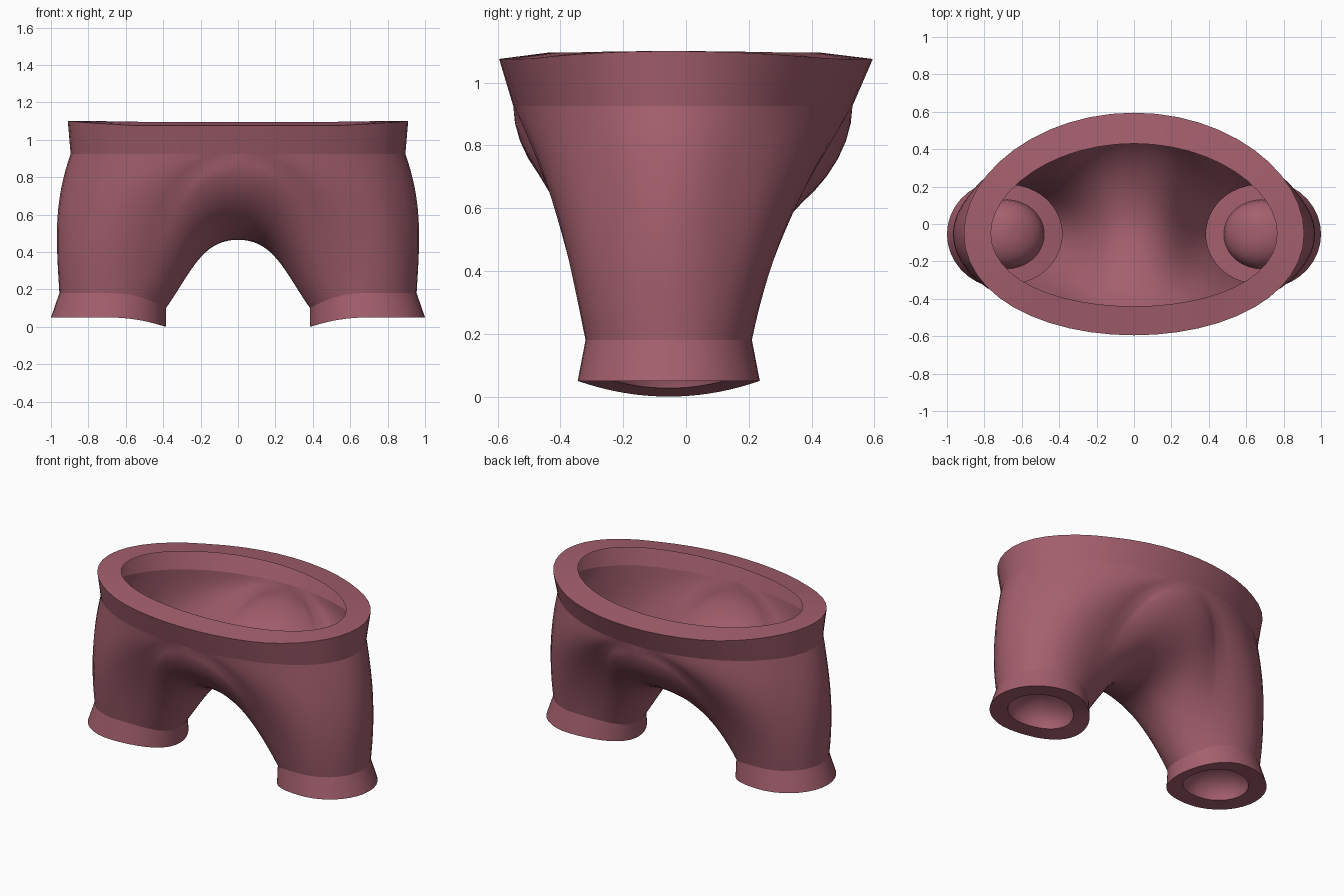
import bpy, math
from mathutils import Vector as V

if "Cube" in bpy.data.objects:
    bpy.data.objects.remove(bpy.data.objects["Cube"])

mat = bpy.data.materials.new("dusty_rose")
mat.diffuse_color = (0.37, 0.115, 0.155, 1)
mat.use_nodes = True
mat.node_tree.nodes["Principled BSDF"].inputs["Base Color"].default_value = mat.diffuse_color
N, STEPS = 48, 18      # points around a leg, rows up the body
SPLIT = math.radians(122)  # leg angle where the outer side meets the inner thigh


def build(name, rows, mirror=False, cap=None):
    """Skin closed rows of points into a smooth sheet; cap adds a tip point."""
    n = len(rows[0])
    verts = [p for r in rows for p in r]
    faces = []
    for i in range(len(rows) - 1):
        for j in range(n):
            k = (j + 1) % n
            faces.append((i * n + j, i * n + k, (i + 1) * n + k, (i + 1) * n + j))
    if cap:
        b = (len(rows) - 1) * n
        verts.append(cap)
        faces += [(b + j, b + (j + 1) % n, len(verts) - 1) for j in range(n)]
    me = bpy.data.meshes.new(name)
    me.from_pydata(verts, [], faces)
    me.polygons.foreach_set("use_smooth", [True] * len(me.polygons))
    me.materials.append(mat)
    ob = bpy.data.objects.new(name, me)
    bpy.context.collection.objects.link(ob)
    if mirror:
        m = ob.modifiers.new("Mirror", "MIRROR")
        m.merge_threshold = 0.002
    return ob


# Ring outlines
def waist(a, rx, front, back, z, dip=0):
    """a = 0 at the front centre, pi at the back centre."""
    s, c = math.sin(a), math.cos(a)
    y = (-front if c > 0 else back) * abs(c) - 0.05 * s * s
    return V((rx * s, y, z - dip * min(1, 1.5 * c * c)))


def leg(a, cx, rx, ry, z, drop):
    """a = 0 on the outer side of the leg."""
    c = math.cos(a)
    return V((cx + rx * c, -0.055 + ry * math.sin(a), z - drop * max(0, -c) ** 2))


def seam_pt(a):
    return leg(a, 0.67, 0.285, 0.265, 0.18, 0.08)


def hem_pt(a):
    return leg(a, 0.6925, 0.3075, 0.29, 0.05, 0.05)


def hole_pt(a):
    return leg(a, 0.685, 0.205, 0.185, 0.052, 0.025)


def waist_seam(a):
    return waist(a, 0.895, 0.55, 0.53, 0.925)


# Body half: curves from the leg seam up to the waist seam or the centre line
curves = []
half = N // 2
for j in range(N):
    outer = j <= half
    if outer:
        u = j / half
        a = -SPLIT + 2 * SPLIT * u
        p3 = waist_seam(math.pi * u)
        near = min(1, min(u, 1 - u) / 0.35)
        phi = math.radians(10 + 80 * near)
        out = 0.35 * math.sin(math.pi * u)
        lean = 0.45 * math.cos(math.pi * u) * math.sin(phi)
    else:
        u = (j - half) / half
        a = SPLIT + (2 * math.pi - 2 * SPLIT) * u
        c, s = math.cos(math.pi * u), math.sin(math.pi * u)
        y = (0.53 if c > 0 else 0.55) * math.copysign(abs(c) ** 1.15, c)
        p3 = V((0, y, 0.925 - 0.46 * s ** 1.05))
        phi = out = lean = 0
    p0 = seam_pt(a)
    d = (p3 - p0).length
    ca = math.cos(a)
    p1 = p0 + V(((0.06 if ca > 0 else 0.7) * ca, 0.2 * math.sin(a), 1)) * d * 0.37
    p2 = p3 + V((math.cos(phi) + out, lean, -math.sin(phi))) * d * 0.36
    curves.append((p0, p1, p2, p3))
rows = []
for i in range(STEPS + 1):
    t = i / STEPS
    w = 1 - t
    rows.append([p0 * w**3 + p1 * 3 * w * w * t + p2 * 3 * w * t * t + p3 * t**3
                 for p0, p1, p2, p3 in curves])
build("shorts_body", rows, mirror=True)

# Waistband and its flat top rim, sampled like the body so the seam is closed
ang = [2 * math.pi * k / N for k in range(N)]
top = [waist(a, 0.91, 0.595, 0.595, 1.1, 0.025) for a in ang]
build("waistband", [[waist_seam(a) for a in ang], top])
build("waist_rim", [top, [waist(a, 0.765, 0.44, 0.43, 1.1, 0.005) for a in ang]])

# Leg hems, bottom lips and the domed lining inside each leg opening
leg_ang = [-SPLIT + 2 * SPLIT * j / half if j <= half else
           SPLIT + (2 * math.pi - 2 * SPLIT) * (j - half) / half for j in range(N)]
ring = [hem_pt(a) for a in leg_ang]
hole = [hole_pt(a) for a in leg_ang]
build("leg_hem", [[seam_pt(a) for a in leg_ang], ring], mirror=True)
build("hem_lip", [ring, hole], mirror=True)
mid = V((0.685, -0.055, 0.045))
dome = []
for i in range(6):
    b = math.pi / 2 * i / 6
    dome.append([mid + (p - mid) * math.cos(b) + V((0, 0, 0.14 * math.sin(b))) for p in hole])
build("leg_lining", dome, mirror=True, cap=mid + V((0, 0, 0.14)))
